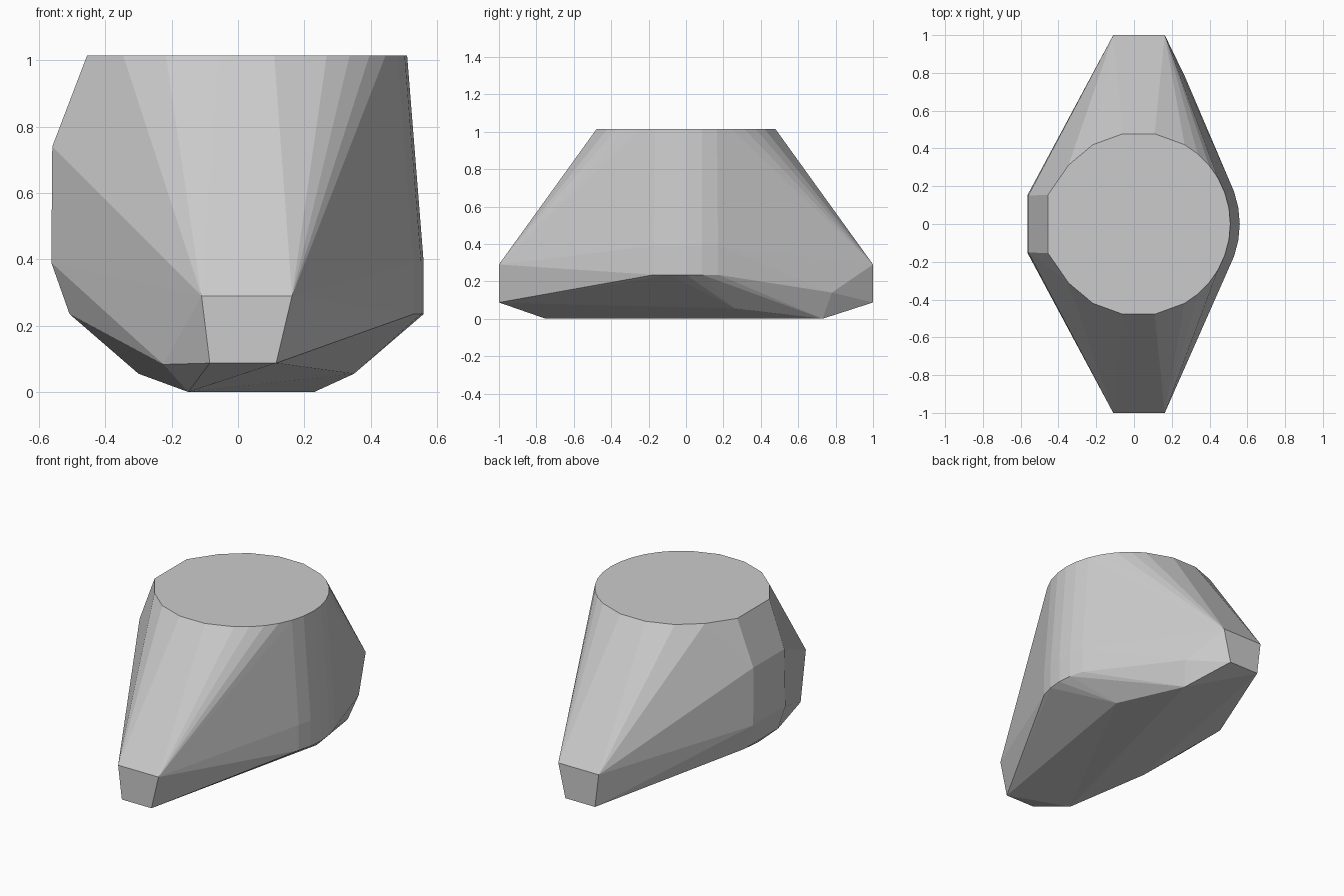
import bpy, bmesh
from math import cos, sin, radians

cube = bpy.data.objects.get("Cube")
if cube:
    bpy.data.objects.remove(cube, do_unlink=True)


def flat_material(name, colour):
    mat = bpy.data.materials.new(name)
    mat.use_nodes = True
    mat.diffuse_color = colour
    mat.node_tree.nodes["Principled BSDF"].inputs["Base Color"].default_value = colour
    return mat


def arc(cx, radius, z, angles):
    return [(cx + radius * cos(radians(a)), radius * sin(radians(a)), z) for a in angles]


def pair(x, y, z):
    """A point and its mirror image from front to back."""
    return [(x, y, z), (x, -y, z)]


points = []

# Round flat top, cut straight on the right side
points += arc(0.025, 0.485, 1.015, range(-140, 141, 20))
points += arc(0.025, 0.485, 1.015, range(-50, 51, 20))
points += pair(-0.455, 0.155, 1.015)

# Narrow blunt tips at front and back
for x, z in ((-0.11, 0.29), (0.163, 0.29), (-0.085, 0.087), (0.115, 0.087)):
    points += pair(x, 1.0, z)

# Faceted right flank
for x, y, z in ((-0.56, 0.15, 0.74), (-0.563, 0.155, 0.39), (-0.508, 0.165, 0.235)):
    points += pair(x, y, z)

# Rounded left flank
for z in (0.235, 0.39):
    points += arc(0.06, 0.5, z, range(-20, 21, 10))

# Twisted keel underneath
points += [(-0.15, -0.75, 0), (0.23, 0.73, 0),
           (-0.3, -0.27, 0.055), (0.35, 0.26, 0.055),
           (-0.225, -0.785, 0.083), (0.27, 0.78, 0.14)]

# Wrap the points in one convex shell
bm = bmesh.new()
for p in points:
    bm.verts.new(p)
hull = bmesh.ops.convex_hull(bm, input=bm.verts[:])
loose = {v for v in hull["geom_interior"] + hull["geom_unused"]
         if isinstance(v, bmesh.types.BMVert)}
bmesh.ops.delete(bm, geom=list(loose), context="VERTS")
bmesh.ops.dissolve_limit(bm, angle_limit=radians(0.5), verts=bm.verts[:], edges=bm.edges[:])
bmesh.ops.recalc_face_normals(bm, faces=bm.faces[:])

mesh = bpy.data.meshes.new("faceted_body")
bm.to_mesh(mesh)
bm.free()
mesh.materials.append(flat_material("light_grey", (0.6, 0.6, 0.6, 1)))
body = bpy.data.objects.new("faceted_body", mesh)
bpy.context.collection.objects.link(body)
